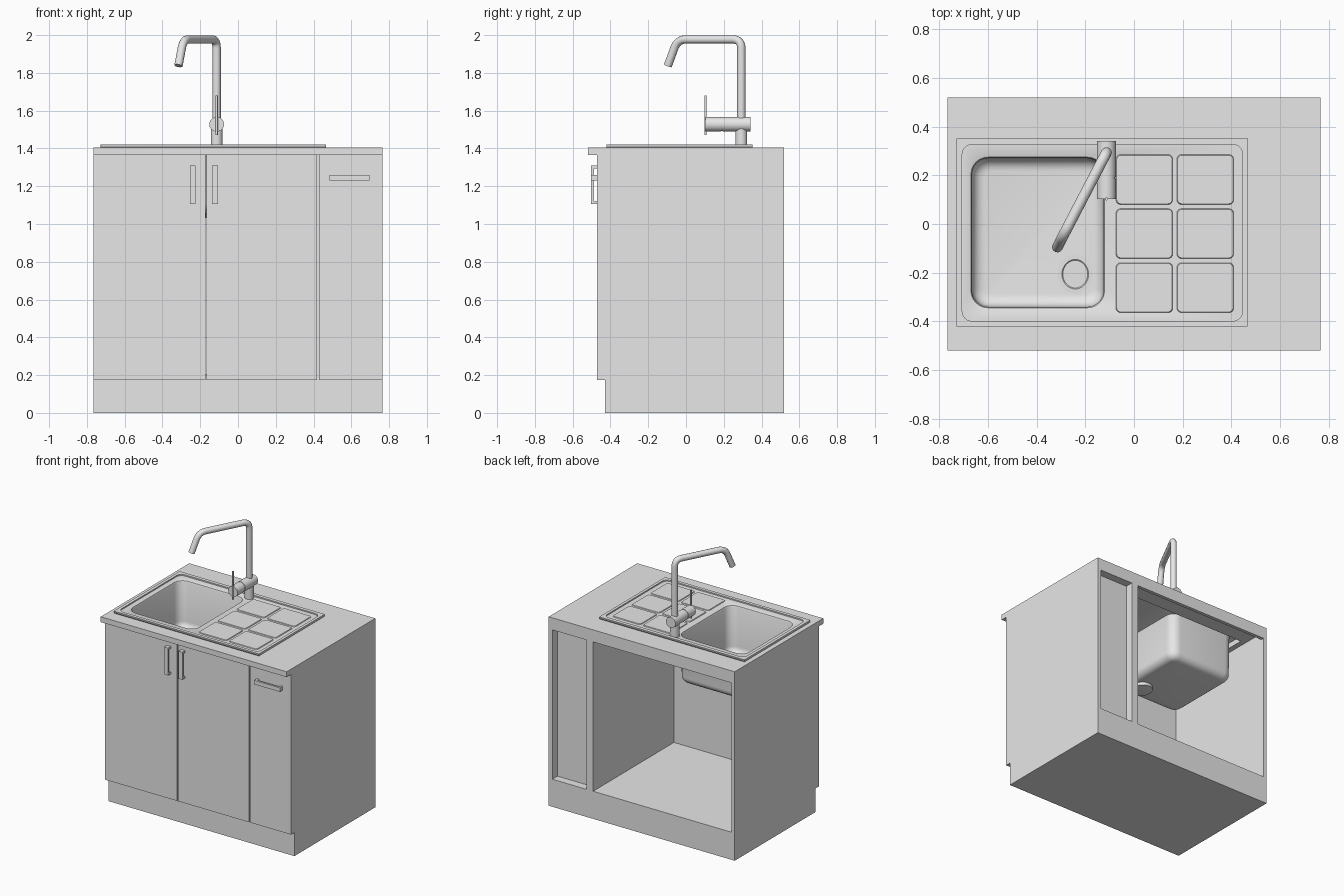
import bpy, bmesh, math
from mathutils import Vector

cube = bpy.data.objects.get("Cube")
if cube:
    bpy.data.objects.remove(cube, do_unlink=True)

grey = bpy.data.materials.new("plain_grey")
grey.use_nodes = True
COLOUR = (0.8, 0.8, 0.8, 1)
grey.diffuse_color = COLOUR
grey.node_tree.nodes["Principled BSDF"].inputs["Base Color"].default_value = COLOUR


def finish(obj, name, smooth=False):
    obj.name = obj.data.name = name
    obj.data.materials.append(grey)
    if smooth:
        bpy.ops.object.select_all(action='DESELECT')
        obj.select_set(True)
        bpy.context.view_layer.objects.active = obj
        bpy.ops.object.shade_smooth_by_angle(angle=math.radians(35))
    return obj


def outline(x0, x1, y0, y1, z, r=0.0, steps=6):
    """Rounded rectangle, counter-clockwise from above."""
    corners = [(x1 - r, y0 + r, -90), (x1 - r, y1 - r, 0),
               (x0 + r, y1 - r, 90), (x0 + r, y0 + r, 180)]
    pts = []
    for cx, cy, start in corners:
        for i in range(steps + 1):
            a = math.radians(start + 90 * i / steps)
            pts.append((cx + r * math.cos(a), cy + r * math.sin(a), z))
    return pts


def loft(name, loops, start=False, end=False, ring=False, smooth=False):
    bm = bmesh.new()
    rows = [[bm.verts.new(p) for p in loop] for loop in loops]
    n = len(rows[0])
    pairs = list(zip(rows, rows[1:])) + ([(rows[-1], rows[0])] if ring else [])
    for a, b in pairs:
        for i in range(n):
            j = (i + 1) % n
            bm.faces.new((a[i], a[j], b[j], b[i]))
    if start:
        bm.faces.new(rows[0][::-1])
    if end:
        bm.faces.new(rows[-1])
    bmesh.ops.remove_doubles(bm, verts=bm.verts[:], dist=1e-5)
    mesh = bpy.data.meshes.new(name)
    bm.to_mesh(mesh)
    bm.free()
    obj = bpy.data.objects.new(name, mesh)
    bpy.context.collection.objects.link(obj)
    return finish(obj, name, smooth)


def box(name, x0, x1, y0, y1, z0, z1):
    return loft(name, [outline(x0, x1, y0, y1, z, 0, 1) for z in (z0, z1)], True, True)


def cylinder(name, centre, radius, length, axis='Z'):
    rot = (math.pi / 2, 0, 0) if axis == 'Y' else (0, 0, 0)
    bpy.ops.mesh.primitive_cylinder_add(vertices=32, radius=radius, depth=length,
                                        location=centre, rotation=rot)
    return finish(bpy.context.object, name, True)


# Cabinet carcass, open at the back
W, BACK, FRONT, TOP = 0.765, 0.52, -0.43, 1.365
box("plinth", -W, W, FRONT, BACK, 0, 0.175)
box("floor_panel", -W, W, FRONT, BACK, 0.175, 0.205)
box("right_side_panel", -W, -0.74, FRONT, BACK, 0.205, TOP)
box("left_side_panel", 0.735, W, FRONT, BACK, 0.205, TOP)
box("partition", 0.4, 0.455, FRONT, BACK, 0.205, TOP)
box("back_rail", -0.74, 0.4, 0.495, BACK, 1.315, TOP)
box("narrow_back_rail", 0.455, 0.735, 0.44, BACK, 1.315, TOP)
box("narrow_back_panel", 0.455, 0.735, 0.44, 0.46, 0.205, 1.315)

# Doors
DOOR = -0.47
for name, x0, x1 in (("right_door", -W, -0.172), ("middle_door", -0.166, 0.418),
                     ("left_door", 0.428, W)):
    box(name, x0, x1, DOOR, FRONT, 0.175, TOP)


# Handles: a bar on two feet
def handle(name, x0, x1, z0, z1):
    box(name + "_bar", x0, x1, -0.502, -0.488, z0, z1)
    t = 0.016
    if z1 - z0 > x1 - x0:
        feet = [(x0, x1, z0, z0 + t), (x0, x1, z1 - t, z1)]
    else:
        feet = [(x0, x0 + t, z0, z1), (x1 - t, x1, z0, z1)]
    for i, (a, b, c, d) in enumerate(feet):
        box(f"{name}_foot_{i + 1}", a, b, -0.488, DOOR, c, d)


handle("right_handle", -0.255, -0.224, 1.105, 1.31)
handle("middle_handle", -0.138, -0.107, 1.105, 1.31)
handle("left_handle", 0.485, 0.695, 1.23, 1.26)

# Worktop with the sink cut-out
SLAB, HOLE = (-W, W, -0.52, BACK), (-0.7, 0.44, -0.395, 0.32)
loft("worktop", [outline(*SLAB, TOP, 0, 1), outline(*SLAB, 1.405, 0, 1),
                 outline(*HOLE, 1.405, 0, 1), outline(*HOLE, TOP, 0, 1)], ring=True)


# Sink: raised rim, recessed deck and deep bowl in one sheet
def bowl(inset, z, r):
    return outline(-0.675 + inset, -0.115 - inset, -0.35 + inset, 0.28 - inset, z, r)


RIM, DECK = (-0.728, 0.467, -0.422, 0.353), (-0.705, 0.446, -0.398, 0.326)
DECK_Z, BOWL_Z, FILLET = 1.411, 1.06, 0.05
loops = [outline(*RIM, 1.405, 0.004), outline(*RIM, 1.42, 0.004),
         outline(*DECK, 1.42, 0.04), outline(*DECK, DECK_Z, 0.04),
         bowl(0, DECK_Z, 0.075), bowl(0.006, DECK_Z - 0.003, 0.07),
         bowl(0.01, DECK_Z - 0.012, 0.067)]
for i in range(7):
    a = math.pi / 2 * i / 6
    inset = FILLET * (1 - math.cos(a))
    loops.append(bowl(0.012 + inset, BOWL_Z + FILLET * (1 - math.sin(a)), 0.066 - inset * 0.8))
sink = loft("sink", loops, end=True, smooth=True)
sheet = sink.modifiers.new("sheet_thickness", 'SOLIDIFY')
sheet.thickness, sheet.offset = 0.005, -1

# Drainer pads
for col in range(2):
    for row in range(3):
        x, y = -0.075 + col * 0.25, -0.365 + row * 0.222
        loft(f"drainer_pad_{col}_{row}",
             [outline(x, x + 0.235, y, y + 0.207, DECK_Z - 0.002, 0.02),
              outline(x + 0.004, x + 0.231, y + 0.004, y + 0.203, DECK_Z + 0.005, 0.017)],
             end=True, smooth=True)


# Waste outlet in the bowl
def oval(k, z):
    steps = [math.tau * i / 32 for i in range(32)]
    return [(-0.241 + 0.073 * k * math.cos(a), -0.206 + 0.081 * k * math.sin(a), z)
            for a in steps]


loft("waste_outlet", [oval(0.75, 1.03), oval(1, 1.033), oval(1, 1.064), oval(0.75, 1.064),
                      oval(0.7, 1.061)], True, True, smooth=True)

# Tap body, cartridge and lever
X, Y = -0.113, 0.293
cylinder("tap_base", (X, Y, 1.46), 0.031, 0.1)
cylinder("tap_body", (X, 0.267, 1.528), 0.039, 0.148, 'Y')
cylinder("tap_collar", (X, 0.19, 1.528), 0.036, 0.012, 'Y')
cylinder("tap_knob", (X, 0.144, 1.528), 0.039, 0.084, 'Y')
cylinder("tap_lever", (X, 0.103, 1.575), 0.006, 0.21)


# Swivel spout: rounded polyline swept as a pipe
def rounded(points, radius, steps=8):
    pts = [Vector(p) for p in points]
    path = [pts[0]]
    for a, b, c in zip(pts, pts[1:], pts[2:]):
        p, q = b + (a - b).normalized() * radius, b + (c - b).normalized() * radius
        for i in range(steps + 1):
            t = i / steps
            path.append(p * (1 - t) ** 2 + b * 2 * t * (1 - t) + q * t * t)
    return path + [pts[-1]]


path = rounded([(X, Y, 1.54), (X, Y, 1.977), (-0.289, -0.045, 1.977),
                (-0.315, -0.096, 1.838)], 0.05)
curve = bpy.data.curves.new("spout", 'CURVE')
curve.dimensions = '3D'
curve.bevel_depth, curve.bevel_resolution, curve.use_fill_caps = 0.022, 4, True
spline = curve.splines.new('POLY')
spline.points.add(len(path) - 1)
for point, co in zip(spline.points, path):
    point.co = (*co, 1)
spout = bpy.data.objects.new("spout", curve)
bpy.context.collection.objects.link(spout)
bpy.ops.object.select_all(action='DESELECT')
spout.select_set(True)
bpy.context.view_layer.objects.active = spout
bpy.ops.object.convert(target='MESH')
finish(bpy.context.object, "spout", True)
